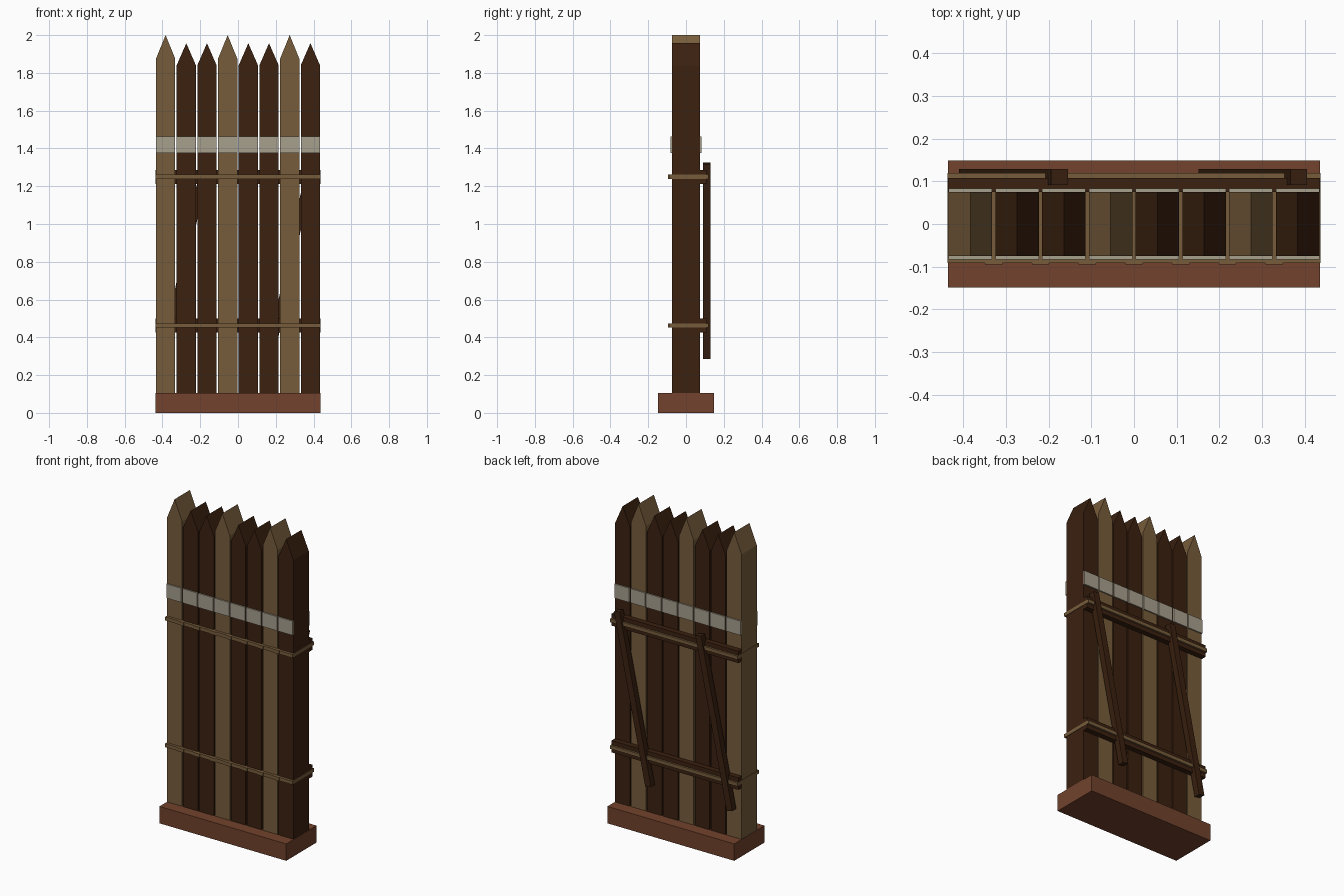
import bpy, bmesh, math
from mathutils import Matrix, Vector

cube = bpy.data.objects.get("Cube")
if cube:
    bpy.data.objects.remove(cube, do_unlink=True)


def material(name, rgb):
    m = bpy.data.materials.new(name)
    m.use_nodes = True
    m.diffuse_color = (*rgb, 1)
    m.node_tree.nodes["Principled BSDF"].inputs["Base Color"].default_value = (*rgb, 1)
    return m


PALE = material("pale wood", (0.185, 0.108, 0.044))
DARK = material("dark wood", (0.043, 0.015, 0.005))
EARTH = material("red earth", (0.168, 0.055, 0.026))
CLOTH = material("pale paint", (0.39, 0.35, 0.27))


def finish(name, bm, mat):
    bmesh.ops.recalc_face_normals(bm, faces=bm.faces)
    mesh = bpy.data.meshes.new(name)
    bm.to_mesh(mesh)
    bm.free()
    mesh.materials.append(mat)
    obj = bpy.data.objects.new(name, mesh)
    bpy.context.collection.objects.link(obj)
    return obj


def box(name, low, high, mat, tilt=0):
    """Box between two corners, optionally tilted in the xz plane."""
    low, high = Vector(low), Vector(high)
    bm = bmesh.new()
    bmesh.ops.create_cube(bm, size=1)
    bmesh.ops.scale(bm, vec=high - low, verts=bm.verts)
    bmesh.ops.rotate(bm, matrix=Matrix.Rotation(tilt, 3, "Y"), verts=bm.verts)
    bmesh.ops.translate(bm, vec=(low + high) / 2, verts=bm.verts)
    return finish(name, bm, mat)


def stake(name, x, shoulder, tip, mat):
    """Pointed plank: a five-sided outline extruded through its depth."""
    outline = [(-HALF, BASE_TOP - 0.01), (HALF, BASE_TOP - 0.01),
               (HALF, shoulder), (0, tip), (-HALF, shoulder)]
    bm = bmesh.new()
    face = bm.faces.new([bm.verts.new((x + px, -DEPTH, z)) for px, z in outline])
    ext = bmesh.ops.extrude_face_region(bm, geom=[face])["geom"]
    moved = [v for v in ext if isinstance(v, bmesh.types.BMVert)]
    bmesh.ops.translate(bm, vec=(0, 2 * DEPTH, 0), verts=moved)
    return finish(name, bm, mat)


COUNT, PITCH, HALF, DEPTH = 8, 0.1095, 0.051, 0.075
BASE_TOP, EDGE = 0.105, 0.436

# Base plinth
box("base", (-EDGE, -0.149, 0), (EDGE, 0.149, BASE_TOP), EARTH)

# Pointed stakes, every third one pale and taller, with painted bands
for i in range(COUNT):
    x = (i - (COUNT - 1) / 2) * PITCH
    if i % 3 == 0:
        stake("pale_stake", x, 1.875, 2.0, PALE)
    else:
        stake("dark_stake", x, 1.84, 1.957, DARK)
    for side, y in (("front", -DEPTH - 0.004), ("back", DEPTH + 0.004)):
        box(side + "_band", (x - HALF, y - 0.004, 1.375),
            (x + HALF, y + 0.004, 1.463), CLOTH)

# Back rails with the rope lashing around rail and stakes
for z in (0.462, 1.25):
    box("rail", (-EDGE, DEPTH, z - 0.037), (EDGE, 0.108, z + 0.037), DARK)
    box("rope", (-EDGE - 0.001, -0.091, z - 0.011),
        (EDGE + 0.001, 0.12, z + 0.011), PALE)
    for i in range(1, COUNT):
        x = (i - COUNT / 2) * PITCH
        box("rope_knot", (x - 0.02, -0.095, z - 0.011), (x + 0.02, -0.085, z + 0.011), PALE)

# Slanted braces on the back
for x in (-0.282, 0.278):
    box("brace", (x - 0.02, 0.091, 0.278), (x + 0.02, 0.129, 1.332), DARK,
        tilt=math.radians(11.8))
